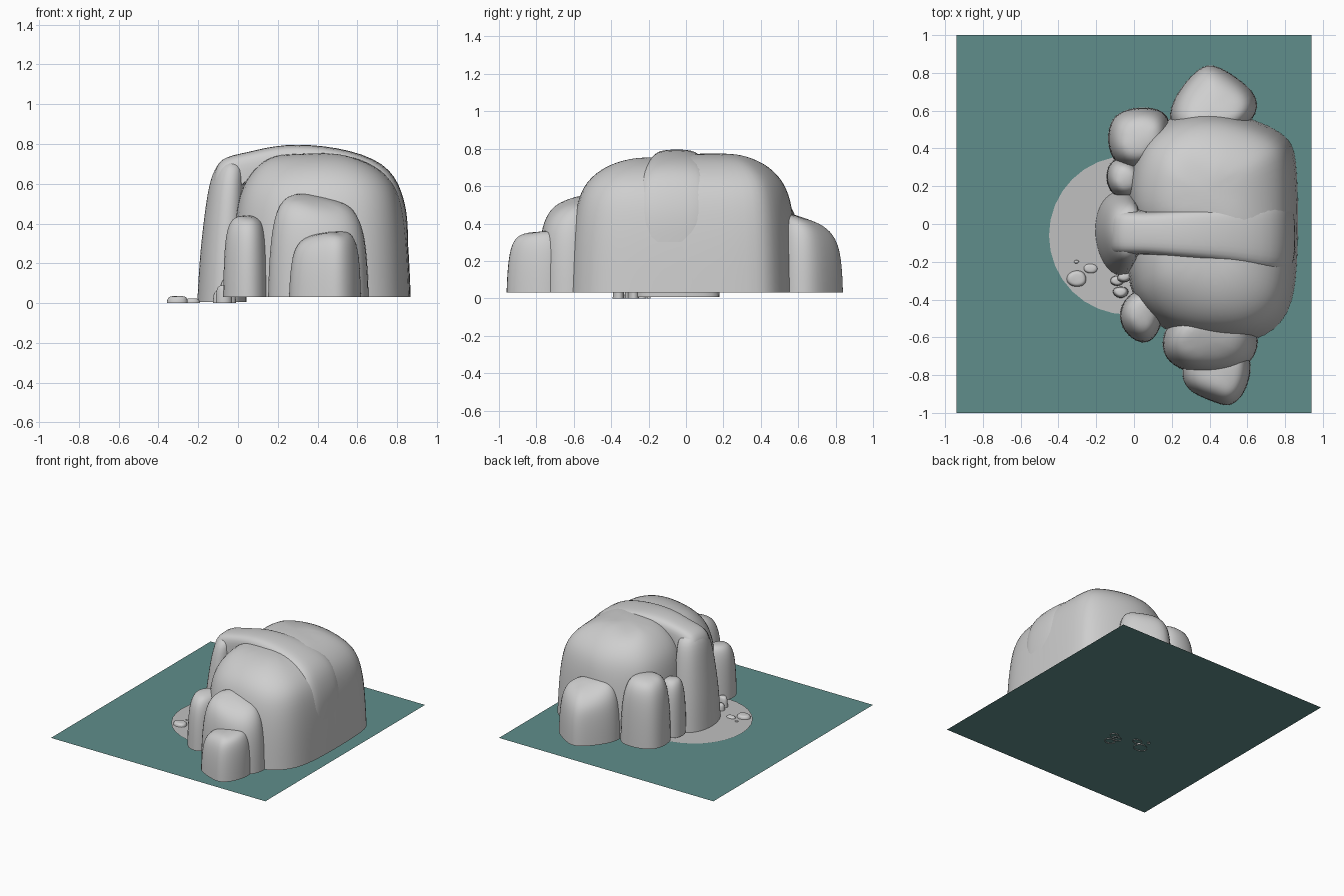
import bpy, bmesh, math, random
from mathutils import Vector

random.seed(4)
old = bpy.data.objects.get("Cube")
if old:
    bpy.data.objects.remove(old, do_unlink=True)


def material(name, rgb):
    m = bpy.data.materials.new(name)
    m.use_nodes = True
    m.diffuse_color = (*rgb, 1)
    bsdf = m.node_tree.nodes["Principled BSDF"]
    bsdf.inputs["Base Color"].default_value = (*rgb, 1)
    bsdf.inputs["Roughness"].default_value = 0.9
    return m


STONE = material("stone_grey", (0.62, 0.62, 0.62))
PAVING = material("paving_grey", (0.53, 0.53, 0.53))
TEAL = material("ground_teal", (0.115, 0.27, 0.257))


def finish(name, bm, mat, subdiv=0):
    bmesh.ops.recalc_face_normals(bm, faces=bm.faces)
    me = bpy.data.meshes.new(name)
    bm.to_mesh(me)
    bm.free()
    me.materials.append(mat)
    ob = bpy.data.objects.new(name, me)
    bpy.context.collection.objects.link(ob)
    if subdiv:
        mod = ob.modifiers.new("Smooth", "SUBSURF")
        mod.levels = mod.render_levels = subdiv
        for p in me.polygons:
            p.use_smooth = True
    return ob


def skin(bm, rings, closed=True):
    # Bridge consecutive rings of vertices with quads
    for a, b in zip(rings, rings[1:]):
        n = len(a)
        for i in range(n if closed else n - 1):
            j = (i + 1) % n
            bm.faces.new((a[i], a[j], b[j], b[i]))


ROUND = ((0, 1), (.3, .985), (.65, .93), (.9, .8), (1.02, .5))


def rock(name, outline, top, height, base=.03, profile=ROUND, jitter=.012, slope=(0, 0)):
    # Boulder: base outline drawn in towards a top point, with a sloping crown
    bm = bmesh.new()
    c = Vector(top)
    rings = []
    for k, (h, s) in enumerate(profile):
        ring = []
        for x, y in outline:
            p = c + (Vector((x, y)) - c) * s * 1.03
            dz = random.uniform(-jitter, jitter) if k > 1 else 0
            dz += h * h * Vector(slope).dot(p - c)
            ring.append(bm.verts.new((p.x, p.y, base + (height - base) * h + dz)))
        rings.append(ring)
    skin(bm, rings)
    bm.faces.new(rings[-1])
    return finish(name, bm, STONE, 2)


# Ground sheet and round paved patch
bm = bmesh.new()
bm.faces.new([bm.verts.new((x, y, .006)) for x, y in
              ((-.94, -1), (.94, -1), (.94, 1), (-.94, 1))])
finish("ground", bm, TEAL)
bm = bmesh.new()
bm.faces.new([bm.verts.new((-.03 + .42 * math.cos(t * math.tau / 32),
                            -.06 + .42 * math.sin(t * math.tau / 32), .011))
              for t in range(32)])
finish("paved_patch", bm, PAVING)

# Two overlapping halves of the great mound
MOUND = ((0, 1), (.35, .98), (.64, .935), (.82, .84), (.96, .6), (1.01, .3))
rock("front_mound",
     [(-.01, .15), (-.04, -.3), (.05, -.46), (.2, -.575), (.45, -.62), (.66, -.605),
      (.8, -.49), (.85, -.3), (.855, .05), (.85, .3), (.4, .3)],
     (.36, -.1), .745, profile=MOUND)
rock("back_mound",
     [(-.01, -.1), (-.04, .2), (.02, .42), (.14, .53), (.34, .6), (.56, .57),
      (.8, .47), (.85, .36), (.855, 0), (.85, -.25), (.4, -.2)],
     (.36, .14), .765, profile=MOUND)

# Stone band arching over the mound: (x, z, y low, y high)
PATH = ((-.14, .4, -.2, .12), (-.135, .64, -.17, .09), (-.09, .735, -.16, .07),
        (.04, .755, -.16, .06), (.22, .805, -.18, .08), (.5, .79, -.2, .1),
        (.75, .71, -.25, .13), (.83, .56, -.27, .14), (.855, .42, -.27, .14),
        (.855, .3, -.27, .14))
bm = bmesh.new()
hub = Vector((.35, .3))
rings = []
for x, z, lo, hi in PATH:
    ring = []
    for t, depth in ((0, .16), (0, .025), (.25, 0), (.75, 0), (1, .025), (1, .16)):
        p = Vector((x, z))
        p += (hub - p).normalized() * depth
        ring.append(bm.verts.new((p.x, lo + (hi - lo) * t, p.y)))
    rings.append(ring)
skin(bm, rings, closed=False)
finish("arch_band", bm, STONE, 2)

# Upright stone standing on the paved patch
rock("entrance_stone",
     [(-.205, -.05), (-.19, .06), (-.15, .14), (-.07, .18), (.03, .17), (.05, -.05),
      (.02, -.26), (-.1, -.28), (-.175, -.18)],
     (.02, -.04), .72, base=.006,
     profile=((0, 1), (.3, .95), (.6, .85), (.88, .72), (1.01, .5)))

# Boulders leaning around the mound
rock("front_outer_boulder",
     [(.25, -.78), (.28, -.88), (.42, -.935), (.51, -.97), (.59, -.89), (.63, -.74),
      (.57, -.6), (.3, -.6)], (.48, -.75), .355, slope=(.08, .04))
rock("front_inner_boulder",
     [(.14, -.62), (.18, -.73), (.3, -.79), (.5, -.79), (.63, -.73), (.67, -.58),
      (.55, -.45), (.22, -.45)], (.4, -.6), .52, slope=(-.17, .35))
rock("front_side_boulder",
     [(-.08, -.43), (-.07, -.55), (.02, -.63), (.1, -.62), (.155, -.52), (.14, -.38),
      (.02, -.33)], (.05, -.45), .435, slope=(-.1, .1))
rock("back_boulder",
     [(.18, .55), (.22, .68), (.33, .81), (.41, .85), (.53, .78), (.655, .68),
      (.645, .56), (.5, .45), (.25, .45)], (.42, .6), .435, slope=(0, -.35))
rock("back_side_boulder",
     [(-.14, .4), (-.13, .54), (-.06, .6), (.06, .62), (.19, .59), (.2, .42),
      (.06, .28), (-.08, .3)], (.03, .44), .53, slope=(.1, -.15))
rock("back_wedge_boulder",
     [(-.15, .22), (-.14, .31), (-.08, .36), (.05, .32), (.05, .14), (-.1, .13)],
     (-.04, .23), .45)

# Loose stones and pebbles: x, y, radius, height
STONES = ((-.07, -.36, .04, .09), (-.09, -.3, .035, .06), (-.05, -.28, .04, .12),
          (-.3, -.29, .055, .035), (-.23, -.235, .036, .022), (-.305, -.2, .014, .018))
for i, (x, y, r, h) in enumerate(STONES):
    ring = [(x + r * random.uniform(.9, 1.25) * math.cos(a),
             y + r * random.uniform(.7, .95) * math.sin(a))
            for a in (k * math.tau / 7 for k in range(7))]
    rock(f"loose_stone_{i + 1}", ring, (x, y), h, base=0, jitter=.002)
